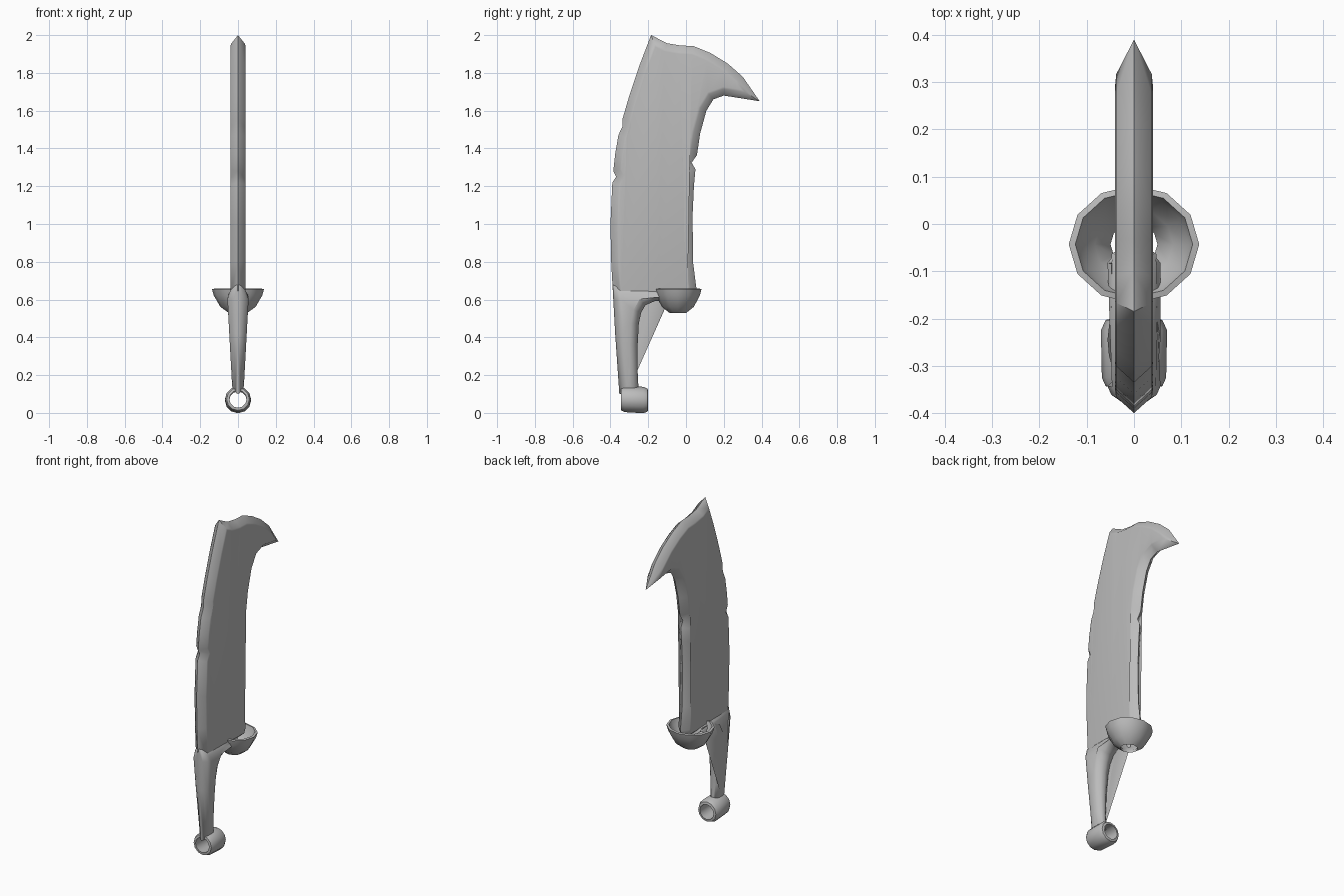
import bpy, bmesh, math
from mathutils import Vector

cube = bpy.data.objects.get("Cube")
if cube:
    bpy.data.objects.remove(cube)

steel = bpy.data.materials.new("grey steel")
steel.use_nodes = True
GREY = (0.5, 0.5, 0.5, 1)
steel.diffuse_color = GREY
steel.node_tree.nodes["Principled BSDF"].inputs["Base Color"].default_value = GREY


def finish(name, bm, angle, recalc=True):
    """Turn a bmesh into a smooth-shaded steel object."""
    if recalc:
        bmesh.ops.recalc_face_normals(bm, faces=bm.faces)
    mesh = bpy.data.meshes.new(name)
    bm.to_mesh(mesh)
    bm.free()
    mesh.materials.append(steel)
    obj = bpy.data.objects.new(name, mesh)
    bpy.context.collection.objects.link(obj)
    bpy.ops.object.select_all(action='DESELECT')
    obj.select_set(True)
    bpy.context.view_layer.objects.active = obj
    bpy.ops.object.shade_smooth_by_angle(angle=math.radians(angle))
    return obj


def inset(points, distance):
    """Move a counter-clockwise outline inwards with limited mitres."""
    result = []
    for i, p in enumerate(points):
        a = (p - points[i - 1]).normalized()
        b = (points[(i + 1) % len(points)] - p).normalized()
        na, nb = Vector((-a.y, a.x)), Vector((-b.y, b.x))
        n = (na + nb).normalized()
        convex = a.x * b.y - a.y * b.x > 0
        mitre = min(1 / max(n.dot(na), 0.1), 2.7 if convex else 1.1)
        result.append(p + n * distance * mitre)
    return result


def slab(name, outline, rings, half_width, angle):
    """Bevelled plate from a side outline; rings are (inset, width share)."""
    points = [Vector(p) for p in outline]
    bm = bmesh.new()
    edge = [bm.verts.new((0, p.x, p.y)) for p in points]
    for side in (1, -1):
        previous = edge
        for distance, share in rings:
            ring = [bm.verts.new((side * share * half_width(p.y), p.x, p.y))
                    for p in inset(points, distance)]
            for i in range(len(ring)):
                bm.faces.new((previous[i - 1], previous[i], ring[i], ring[i - 1]))
            previous = ring
        cap = bm.faces.new(previous)
        bmesh.ops.triangulate(bm, faces=[cap])
    return finish(name, bm, angle)


def lathe(name, profile, sides, place, closed, angle):
    """Sweep (radius, height) points around an axis; place maps to the model."""
    bm = bmesh.new()
    rings = [[bm.verts.new(place(r * math.cos(t), r * math.sin(t), h))
              for t in (math.tau * i / sides for i in range(sides))]
             for r, h in profile]
    for k in range(0 if closed else 1, len(rings)):
        a, b = rings[k - 1], rings[k]
        for i in range(sides):
            bm.faces.new((a[i - 1], a[i], b[i], b[i - 1]))
    return finish(name, bm, angle)


# Blade: hooked tip, chipped edges
back_edge = [(-0.15, 0.6), (0.03, 0.6), (0.055, 0.66), (0.037, 0.8), (0.035, 1.05),
             (0.042, 1.2), (0.05, 1.29), (0.03, 1.325), (0.058, 1.365),
             (0.075, 1.48), (0.108, 1.6), (0.145, 1.66), (0.2, 1.68)]
hook = [(0.39, 1.65), (0.3, 1.78), (0.22, 1.85), (0.13, 1.905), (0.04, 1.942),
        (-0.03, 1.945), (-0.1, 1.957), (-0.185, 2.0)]
front_edge = [(-0.25, 1.83), (-0.3, 1.68), (-0.335, 1.56), (-0.335, 1.52),
              (-0.358, 1.47), (-0.375, 1.37), (-0.385, 1.28), (-0.37, 1.25),
              (-0.39, 1.22), (-0.4, 1.0), (-0.396, 0.8), (-0.385, 0.6)]
slab("blade", back_edge + hook + front_edge,
     [(0.034, 0.94), (0.045, 1)], lambda z: 0.04, 60)

# Handle: tapered grip curving into the blade
grip = [(-0.25, 0.1), (-0.256, 0.22), (-0.256, 0.36), (-0.25, 0.47), (-0.238, 0.53),
        (-0.215, 0.57), (-0.165, 0.592), (-0.04, 0.595), (-0.04, 0.655),
        (-0.2, 0.675), (-0.388, 0.68), (-0.385, 0.6), (-0.375, 0.42), (-0.353, 0.1)]


def grip_width(z):
    taper = 0.03 + 0.026 * min(max((z - 0.12) / 0.48, 0), 1)
    return min(taper, 0.04 + max(0.65 - z, 0) * 0.5)


slab("handle", grip, [(0.008, 0.45), (0.024, 0.86), (0.042, 1)], grip_width, 60)

# Guard: open faceted bowl with a hole underneath
lathe("guard_bowl",
      [(0.36, 0.53), (0.68, 0.562), (0.93, 0.622), (1.0, 0.655), (0.9, 0.658),
       (0.84, 0.63), (0.6, 0.58), (0.36, 0.545)], 12,
      lambda a, b, h: (a * 0.138, -0.043 + b * 0.125, h), True, 50)

# Pommel: thick ring with its hole facing front and back
lathe("pommel_ring",
      [(0.046, -0.345), (0.06, -0.343), (0.068, -0.325), (0.07, -0.225),
       (0.06, -0.203), (0.046, -0.2)], 12,
      lambda a, b, h: (a, h, 0.07 + b - (h + 0.27) * 0.04), True, 50)
